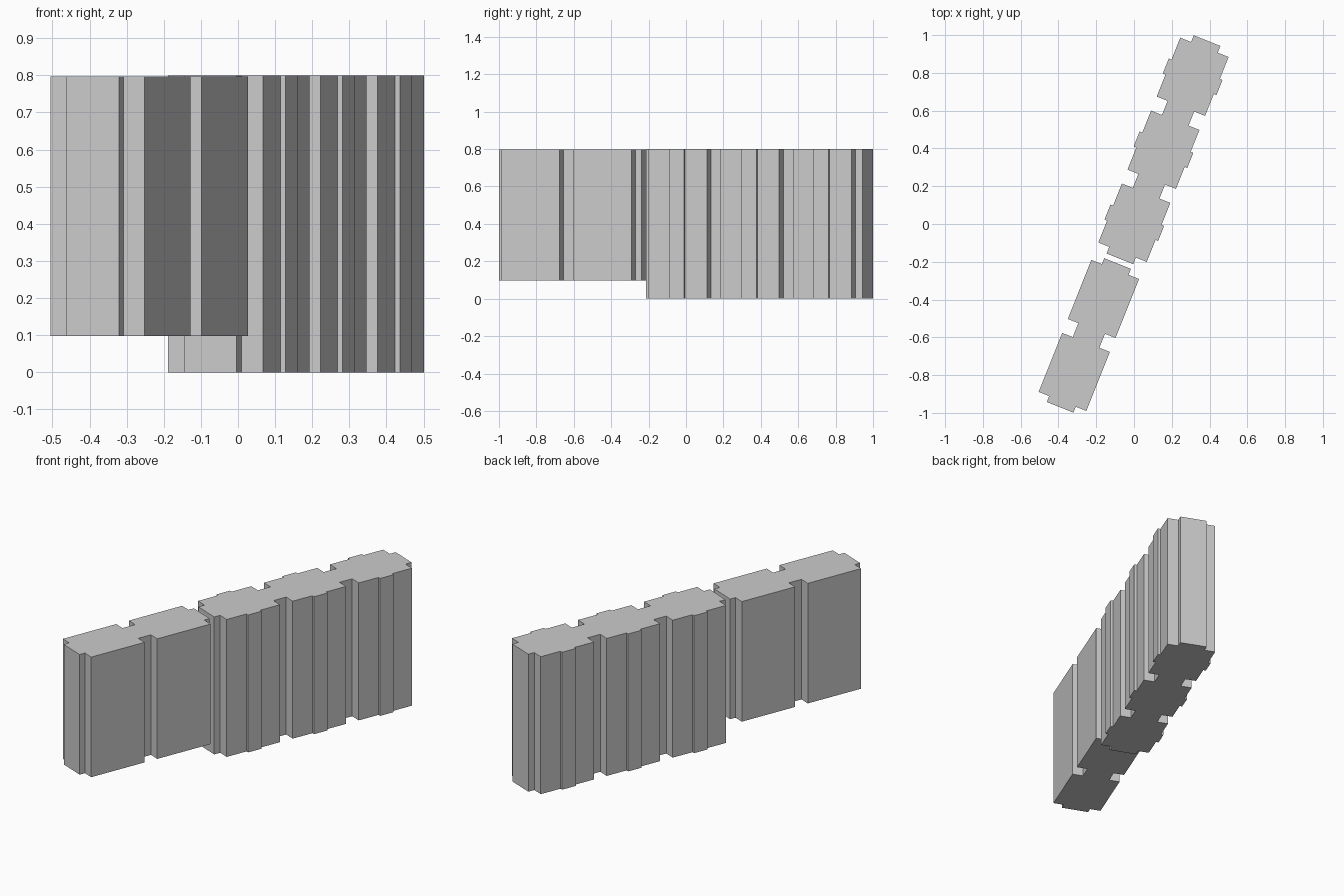
import bpy
import bmesh
import math
from mathutils import Vector

if "Cube" in bpy.data.objects:
    bpy.data.objects.remove(bpy.data.objects["Cube"])

TILT = math.atan2(0.371, 0.9286)          # lean of the long axis away from +y
ALONG = Vector((math.sin(TILT), math.cos(TILT)))
ACROSS = Vector((math.cos(TILT), -math.sin(TILT)))
INNER = 0.076                             # half width at notches and end tabs
PANEL, PROUD = 0.043, 0.015               # raised mid-bay panel


def side_profile(bays, bay_len, gap, half_w, panels):
    """One long side, stepping from the far end to the near end."""
    pts = []
    for i in range(bays):
        mid = ((bays - 1) / 2 - i) * (bay_len + gap)
        top, bottom = mid + bay_len / 2, mid - bay_len / 2
        if i:
            pts.append((top, INNER))
        pts.append((top, half_w))
        if panels:
            pts += [(mid + PANEL, half_w), (mid + PANEL, half_w + PROUD),
                    (mid - PANEL, half_w + PROUD), (mid - PANEL, half_w)]
        pts.append((bottom, half_w))
        if i < bays - 1:
            pts.append((bottom, INNER))
    return pts


def block(name, centre, z0, z1, bays, bay_len, gap, half_w, tab, panels):
    """Extrude the two-fold symmetric footprint into a solid block."""
    end = (bays * bay_len + (bays - 1) * gap) / 2
    half = [(end + tab, INNER), (end, INNER)]
    half += side_profile(bays, bay_len, gap, half_w, panels)
    half += [(-end, INNER), (-end - tab, INNER)]
    outline = half + [(-u, -v) for u, v in half]
    bm = bmesh.new()
    verts = []
    for u, v in outline:
        p = Vector(centre) + ALONG * u + ACROSS * v
        verts.append(bm.verts.new((p.x, p.y, z0)))
    face = bm.faces.new(verts)
    out = bmesh.ops.extrude_face_region(bm, geom=[face])
    moved = [g for g in out["geom"] if isinstance(g, bmesh.types.BMVert)]
    bmesh.ops.translate(bm, verts=moved, vec=(0, 0, z1 - z0))
    bmesh.ops.recalc_face_normals(bm, faces=bm.faces)
    mesh = bpy.data.meshes.new(name)
    bm.to_mesh(mesh)
    bm.free()
    obj = bpy.data.objects.new(name, mesh)
    bpy.context.collection.objects.link(obj)
    return obj


# Raised two-bay block at the front
block("short_block", (-0.239, -0.59), 0.098, 0.797, 2, 0.336, 0.08, 0.136, 0.034, False)
# Three-bay block with raised panels, standing on the ground
block("long_block", (0.156, 0.393), 0.0, 0.80, 3, 0.336, 0.08, 0.138, 0.038, True)
